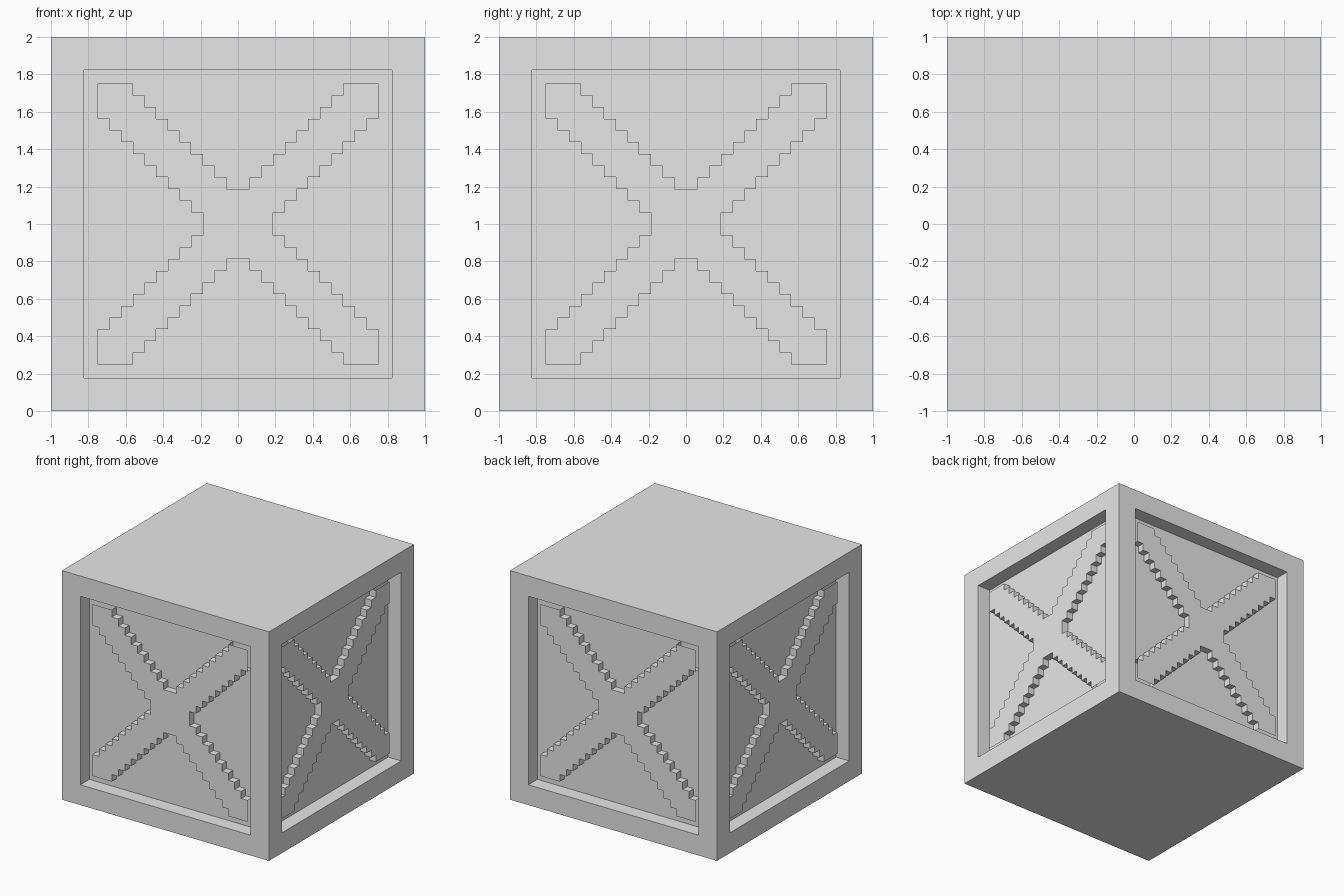
import bpy, bmesh, math
from mathutils import Matrix, Vector

UNIT = 1 / 16          # step size of the bracing
BORDER = 4 * UNIT      # frame width
RECESS = 2 * UNIT      # depth of the side panels
BRACE = UNIT           # thickness of the cross bracing

cube = bpy.data.objects.get("Cube")
if cube:
    bpy.data.objects.remove(cube, do_unlink=True)

grey = bpy.data.materials.new("plain_grey")
grey.use_nodes = True
grey.diffuse_color = (0.8, 0.8, 0.8, 1)
grey.node_tree.nodes["Principled BSDF"].inputs["Base Color"].default_value = (0.8, 0.8, 0.8, 1)


def add_object(name, bm):
    mesh = bpy.data.meshes.new(name)
    bm.to_mesh(mesh)
    bm.free()
    mesh.materials.append(grey)
    obj = bpy.data.objects.new(name, mesh)
    bpy.context.collection.objects.link(obj)
    return obj


# Crate body: a cube whose four sides are inset and pushed in
bm = bmesh.new()
bmesh.ops.create_cube(bm, size=2, matrix=Matrix.Translation((0, 0, 1)))
bm.normal_update()
sides = [f for f in bm.faces if abs(f.normal.z) < 0.5]
bmesh.ops.inset_individual(bm, faces=sides, thickness=BORDER)
panels = bmesh.ops.extrude_discrete_faces(bm, faces=sides)["faces"]
bm.normal_update()
for face in panels:
    center = face.calc_center_median()
    inward = -Vector((center.x, center.y, 0)).normalized()
    bmesh.ops.translate(bm, verts=face.verts, vec=inward * RECESS)
bm.normal_update()
add_object("crate_body", bm)


# Stepped outline of the cross: one notch, repeated on four sides
def cross_outline():
    half = []
    for i in range(9):
        half += [(i - 9, 12 - i), (i - 9, 11 - i)]
    notch = half + [(-u, v) for u, v in reversed(half)] + [(12, 12)]
    outline = []
    for turn in range(4):
        outline += notch
        notch = [(v, -u) for u, v in notch]
    return outline[::-1]


def build_cross(name, angle):
    bm = bmesh.new()
    points = cross_outline()

    def ring(depth):
        return [bm.verts.new((u * UNIT, depth - 1, 1 + v * UNIT)) for u, v in points]

    front, back = ring(RECESS - BRACE), ring(RECESS)
    bm.faces.new(front)
    for i, (u, v) in enumerate(points):
        j = (i + 1) % len(points)
        un, vn = points[j]
        # Edges resting against the frame need no side wall
        if (u == un and abs(u) == 12) or (v == vn and abs(v) == 12):
            continue
        bm.faces.new((front[j], front[i], back[i], back[j]))
    loose = [v for v in bm.verts if not v.link_faces]
    bmesh.ops.delete(bm, geom=loose, context="VERTS")
    bmesh.ops.rotate(bm, verts=bm.verts, cent=(0, 0, 0),
                     matrix=Matrix.Rotation(angle, 3, "Z"))
    bm.normal_update()
    return add_object(name, bm)


# Cross bracing on every side
for index, side in enumerate(("front", "left", "back", "right")):
    build_cross(side + "_cross_brace", index * math.pi / 2)
